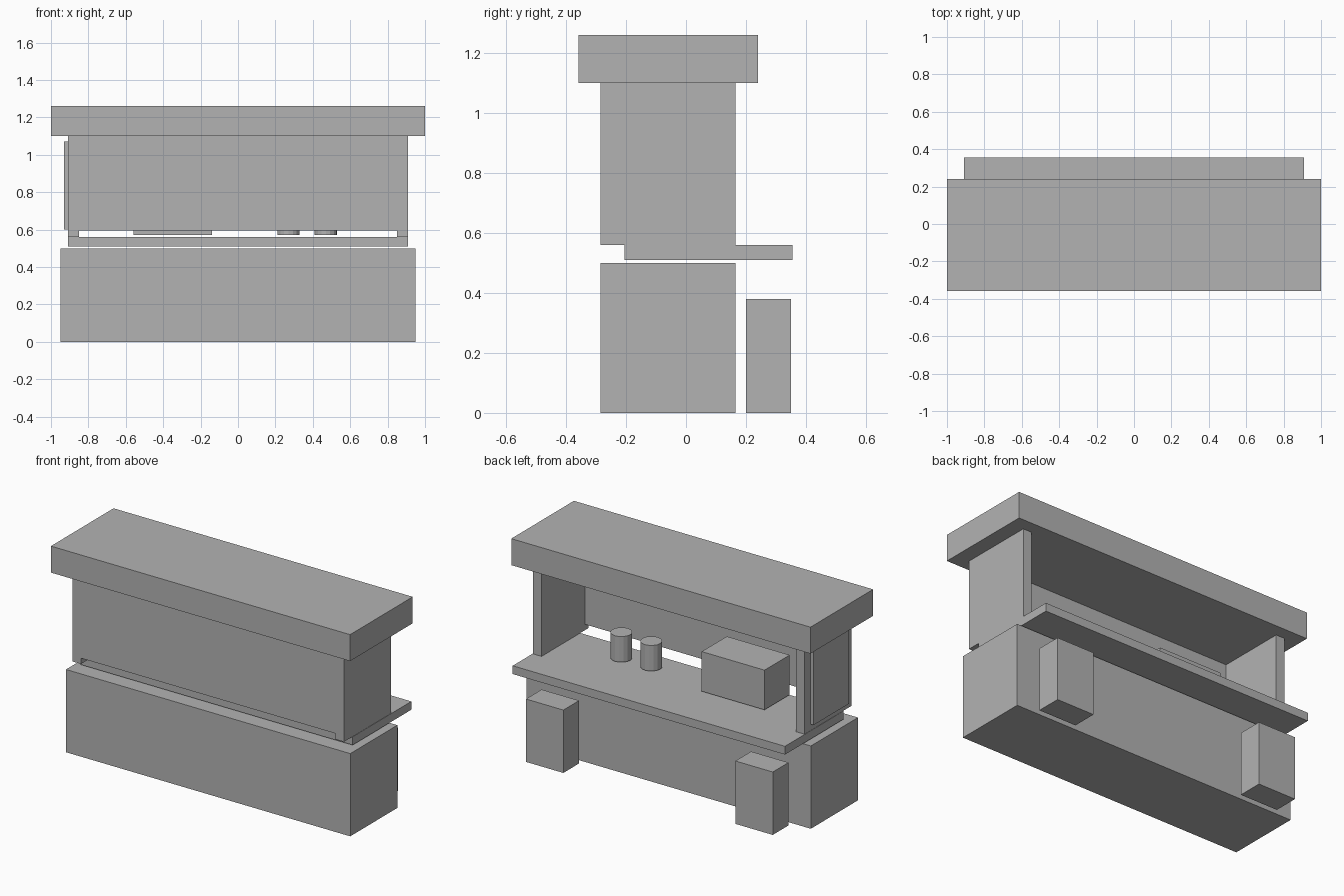
import bpy

if "Cube" in bpy.data.objects:
    bpy.data.objects.remove(bpy.data.objects["Cube"])

# One flat grey for the whole stall
grey = bpy.data.materials.new("plain_grey")
grey.diffuse_color = (0.45, 0.45, 0.45, 1.0)
grey.use_nodes = True
grey.node_tree.nodes["Principled BSDF"].inputs["Base Color"].default_value = grey.diffuse_color


def box(name, x0, x1, y0, y1, z0, z1):
    bpy.ops.mesh.primitive_cube_add(
        size=1, location=((x0 + x1) / 2, (y0 + y1) / 2, (z0 + z1) / 2))
    ob = bpy.context.object
    ob.name = name
    for v in ob.data.vertices:
        v.co.x *= x1 - x0
        v.co.y *= y1 - y0
        v.co.z *= z1 - z0
    ob.data.materials.append(grey)
    return ob


def jar(name, x, y, z0, z1, radius):
    bpy.ops.mesh.primitive_cylinder_add(
        vertices=16, radius=radius, depth=z1 - z0, location=(x, y, (z0 + z1) / 2))
    ob = bpy.context.object
    ob.name = name
    ob.data.materials.append(grey)


# Main body: base, counter and roof
box("base", -0.95, 0.95, -0.285, 0.165, 0.0, 0.50)
box("counter", -0.91, 0.91, -0.205, 0.355, 0.51, 0.56)
box("roof", -1.0, 1.0, -0.358, 0.24, 1.10, 1.26)

# Upper walls: closed front panel between two side walls
box("front_panel", -0.85, 0.85, -0.285, -0.25, 0.595, 1.10)
for side, s in (("left", -1), ("right", 1)):
    xs = sorted((s * 0.85, s * 0.908))
    box(side + "_wall", xs[0], xs[1], -0.285, 0.165, 0.56, 1.10)

# Board mounted on the left wall only
box("side_board", -0.93, -0.908, -0.23, 0.11, 0.60, 1.07)

# Stools behind the counter
for side, s in (("left", -1), ("right", 1)):
    box(side + "_stool", s * 0.7 - 0.125, s * 0.7 + 0.125, 0.20, 0.35, 0.0, 0.38)

# Items on the counter
box("display_case", -0.56, -0.14, -0.19, 0.05, 0.57, 0.81)
for i, x in enumerate((0.27, 0.47)):
    jar("jar_%d" % (i + 1), x, -0.055, 0.57, 0.725, 0.06)
